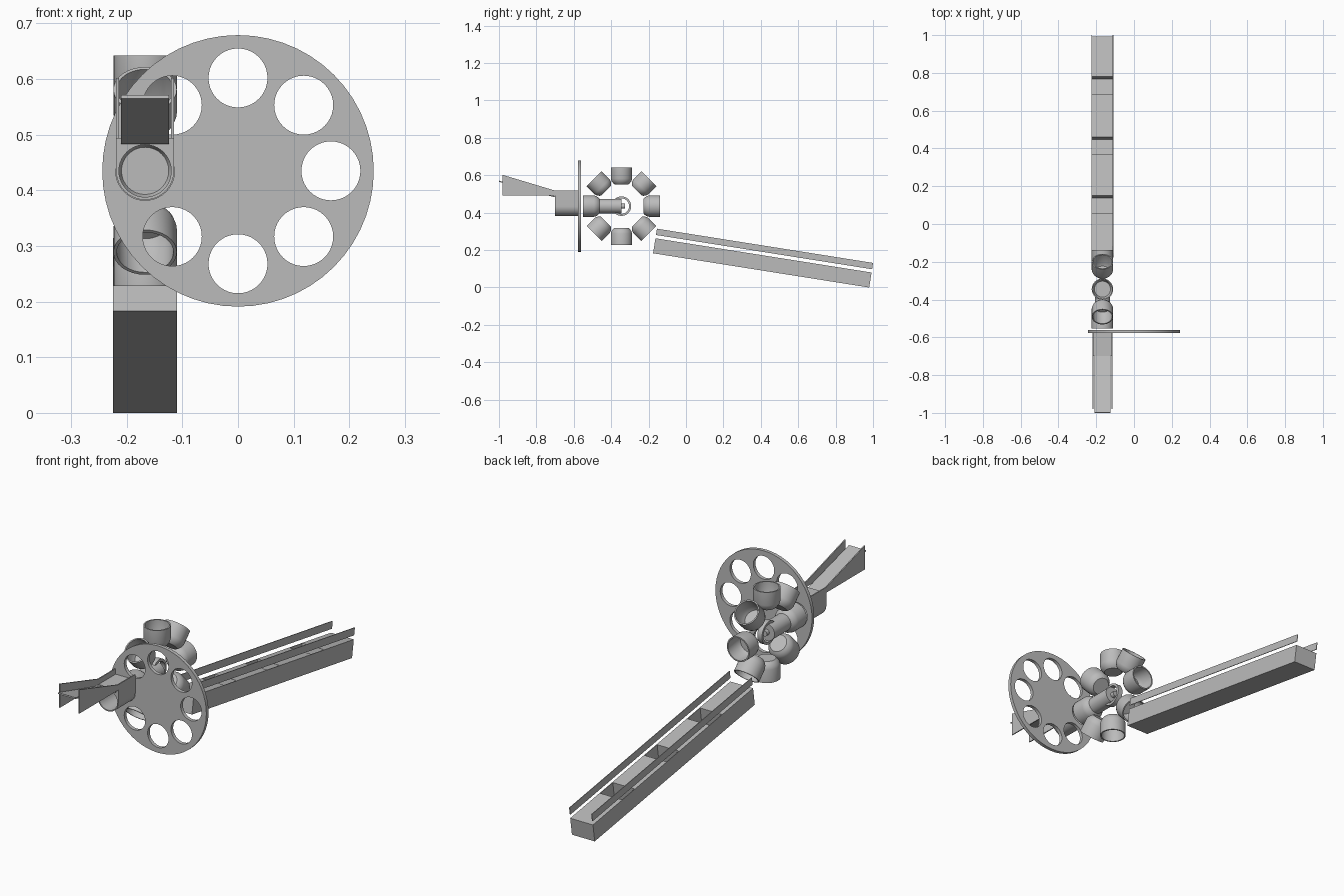
import bpy, bmesh, math
from mathutils import Matrix, Vector

if "Cube" in bpy.data.objects:
    bpy.data.objects.remove(bpy.data.objects["Cube"])

grey = bpy.data.materials.new("light_grey")
grey.diffuse_color = (0.5, 0.5, 0.5, 1)
grey.use_nodes = True
grey.node_tree.nodes["Principled BSDF"].inputs["Base Color"].default_value = grey.diffuse_color

CX, CZ = -0.167, 0.435          # axis of tube, cups and rail
WHEEL_Y = -0.345                # centre of the cup wheel
FRONT = Matrix.Rotation(math.pi / 2, 4, 'X')                       # drawing (x, z), depth along y
SIDE = Matrix(((0, 0, 1, 0), (1, 0, 0, 0), (0, 1, 0, 0), (0, 0, 0, 1)))  # drawing (y, z), depth along x


def circle(cx, cy, r, n=48, a0=0.0, a1=2 * math.pi):
    full = abs(a1 - a0 - 2 * math.pi) < 1e-6
    steps = n if full else n - 1
    return [(cx + r * math.cos(a0 + (a1 - a0) * i / steps),
             cy + r * math.sin(a0 + (a1 - a0) * i / steps)) for i in range(n)]


def finish(ob):
    bpy.ops.object.select_all(action='DESELECT')
    ob.select_set(True)
    bpy.context.view_layer.objects.active = ob
    if ob.type == 'CURVE':
        bpy.ops.object.convert(target='MESH')
        ob = bpy.context.object
    ob.data.materials.clear()
    ob.data.materials.append(grey)
    bpy.ops.object.shade_smooth_by_angle(angle=math.radians(30))
    return ob


def plate(name, loops, lo, hi, basis):
    """Extrude an outline (with optional holes) from lo to hi along the world depth axis."""
    cu = bpy.data.curves.new(name, 'CURVE')
    cu.dimensions, cu.fill_mode, cu.extrude = '2D', 'BOTH', (hi - lo) / 2
    for loop in loops:
        sp = cu.splines.new('POLY')
        sp.points.add(len(loop) - 1)
        for p, (a, b) in zip(sp.points, loop):
            p.co = (a, b, 0, 1)
        sp.use_cyclic_u = True
    ob = bpy.data.objects.new(name, cu)
    bpy.context.collection.objects.link(ob)
    mid = (lo + hi) / 2
    shift = Vector((0, mid, 0)) if basis is FRONT else Vector((mid, 0, 0))
    ob.matrix_world = Matrix.Translation(shift) @ basis
    return finish(ob)


def lathe(name, profile, matrix, n=32):
    """Spin (radius, height) points about local z."""
    bm = bmesh.new()
    rings = []
    for r, h in profile:
        if r == 0:
            rings.append([bm.verts.new((0, 0, h))] * n)
        else:
            rings.append([bm.verts.new((x, y, h)) for x, y in circle(0, 0, r, n)])
    for a, b in zip(rings, rings[1:]):
        for i in range(n):
            j = (i + 1) % n
            bm.faces.new(list(dict.fromkeys((a[i], a[j], b[j], b[i]))))
    bmesh.ops.recalc_face_normals(bm, faces=bm.faces)
    me = bpy.data.meshes.new(name)
    bm.to_mesh(me)
    bm.free()
    ob = bpy.data.objects.new(name, me)
    bpy.context.collection.objects.link(ob)
    ob.matrix_world = matrix
    return finish(ob)


# Indexing disc with eight round holes
holes = [circle(0.167 * math.cos(k * math.pi / 4), CZ + 0.167 * math.sin(k * math.pi / 4), 0.053, 40)
         for k in range(8)]
plate("indexing_disc", [circle(0, CZ, 0.244, 56)] + holes, -0.577, -0.561, FRONT)

# Feed tube: flat top, round bottom, round bore
outline = circle(CX, CZ, 0.052, 24, math.pi, 2 * math.pi) + [(CX + 0.052, 0.493), (CX - 0.052, 0.493)]
plate("feed_tube", [outline, circle(CX, CZ, 0.047, 40)], -0.70, -0.577, FRONT)

# Feed chute: two tapered walls and a sloping floor
wall = [(-0.98, 0.493), (-0.577, 0.493), (-0.577, 0.518), (-0.70, 0.518), (-0.98, 0.602)]
for tag, x in (("left", CX - 0.052), ("right", CX + 0.047)):
    plate("chute_wall_" + tag, [wall], x, x + 0.005, SIDE)
plate("chute_floor", [[(-1.0, 0.565), (-0.705, 0.483), (-0.70, 0.488), (-0.999, 0.571)]],
      CX - 0.043, CX + 0.043, SIDE)

# Eight open cups facing outward round the wheel
cup = [(0, 0.117), (0.038, 0.117), (0.045, 0.123), (0.053, 0.134), (0.057, 0.147), (0.057, 0.207),
       (0.051, 0.207), (0.051, 0.148), (0.0425, 0.130), (0, 0.130)]
hub = Matrix.Translation((CX, WHEEL_Y, CZ))
for k in range(8):
    lathe("cup_%d" % (k + 1), cup, hub @ Matrix.Rotation(k * math.pi / 4, 4, 'X'))

# Push cylinder behind the front cup, with its guide ring and pin
push = hub @ Matrix.Rotation(math.pi / 2, 4, 'X')
lathe("push_cylinder", [(0, 0.0), (0.039, 0.0), (0.039, 0.12), (0, 0.12)], push)
lathe("push_pin", [(0, -0.018), (0.013, -0.018), (0.013, 0.01), (0, 0.01)], push, 16)
plate("guide_ring", [circle(WHEEL_Y, CZ, 0.052), circle(WHEEL_Y, CZ, 0.041)],
      CX - 0.012, CX + 0.012, SIDE)

# Sloping discharge track, drawn along its slope from the low back corner
TILT = math.radians(9)
LENGTH, BOX_H, TOTAL_H, HALF_W = 1.17, 0.081, 0.133, 0.0575


def slope(points):
    c, s = math.cos(TILT), math.sin(TILT)
    return [(0.9795 + u * c + v * s, -u * s + v * c) for u, v in points]


core = [(-LENGTH, 0), (0, 0), (0, BOX_H)]
for u in (-0.215, -0.539, -0.853):       # drop pockets
    core += [(u, BOX_H), (u, 0.008), (u - 0.092, 0.008), (u - 0.092, BOX_H)]
core.append((-LENGTH, BOX_H))
plate("track_core", [slope(core)], CX - HALF_W + 0.003, CX + HALF_W - 0.003, SIDE)
side = slope([(-LENGTH, 0), (0, 0), (0, BOX_H), (-LENGTH, BOX_H)])
rail = slope([(-LENGTH, 0.099), (0, 0.099), (0, TOTAL_H), (-LENGTH, TOTAL_H)])
for tag, x in (("left", CX - HALF_W), ("right", CX + HALF_W - 0.003)):
    plate("track_side_" + tag, [side], x, x + 0.003, SIDE)
    plate("guard_rail_" + tag, [rail], x, x + 0.003, SIDE)
